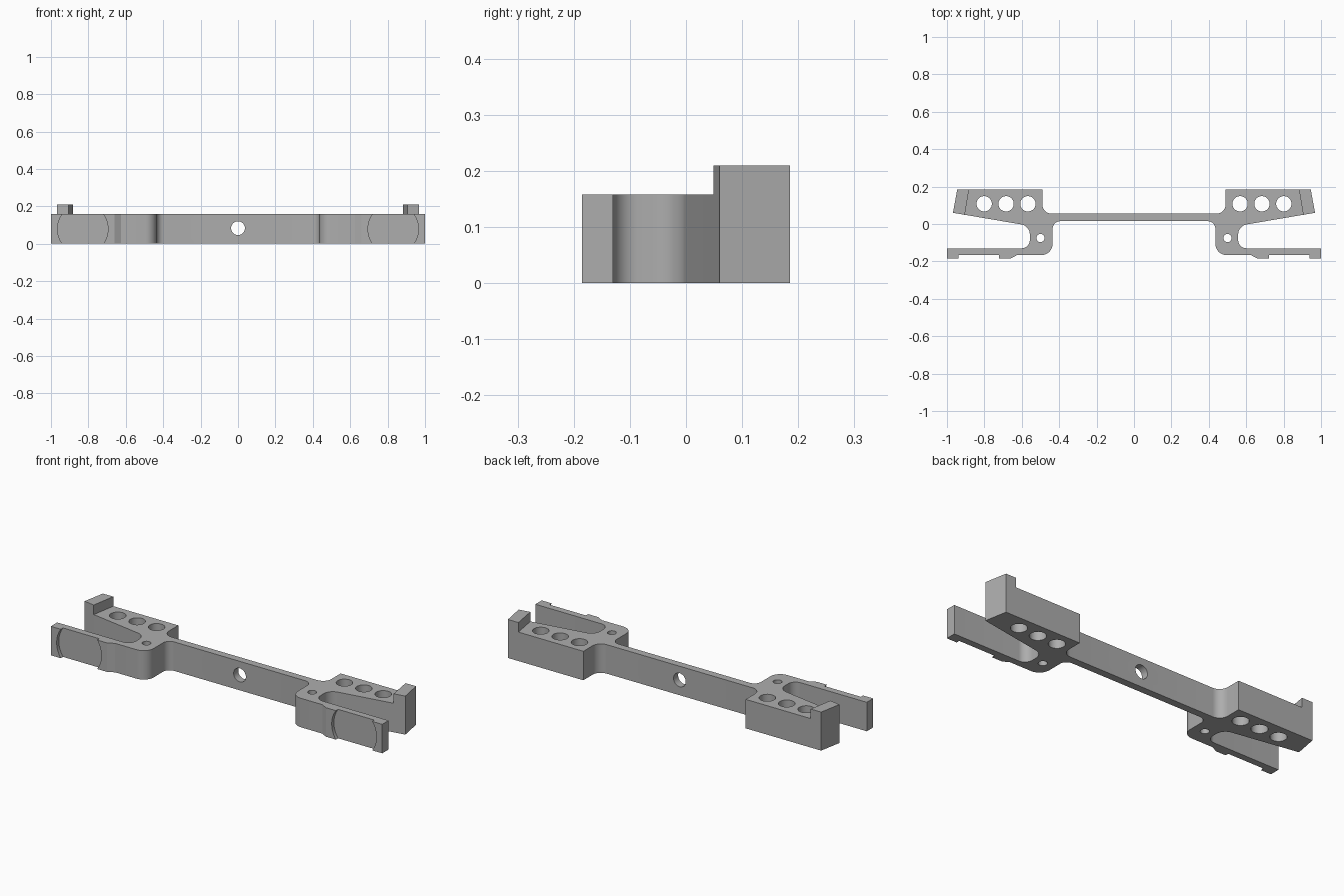
import bpy, bmesh, math
from mathutils import Vector

HEIGHT = 0.158
LIP_TOP = 0.21

if "Cube" in bpy.data.objects:
    bpy.data.objects.remove(bpy.data.objects["Cube"])

grey = bpy.data.materials.new("plain grey")
grey.use_nodes = True
grey.diffuse_color = (0.42, 0.42, 0.42, 1)
grey.node_tree.nodes["Principled BSDF"].inputs["Base Color"].default_value = grey.diffuse_color


def rounded(corners, steps=10):
    """Outline of (x, y, radius) corners, each rounded by a tangent arc."""
    out = []
    for i, (x, y, r) in enumerate(corners):
        p = Vector((x, y))
        if r == 0:
            out.append(p)
            continue
        a = (Vector(corners[i - 1][:2]) - p).normalized()
        b = (Vector(corners[(i + 1) % len(corners)][:2]) - p).normalized()
        half = a.angle(b) / 2
        centre = p + (a + b).normalized() * r / math.sin(half)
        start = p + a * r / math.tan(half) - centre
        end = p + b * r / math.tan(half) - centre
        sweep = math.pi - 2 * half
        for s in range(steps + 1):
            t = s / steps
            out.append(centre + (start * math.sin((1 - t) * sweep)
                                 + end * math.sin(t * sweep)) / math.sin(sweep))
    return out


def prism(name, outline, z0, z1):
    bm = bmesh.new()
    face = bm.faces.new([bm.verts.new((p[0], p[1], z0)) for p in outline])
    new = bmesh.ops.extrude_face_region(bm, geom=[face])["geom"]
    bmesh.ops.translate(bm, vec=(0, 0, z1 - z0),
                        verts=[g for g in new if isinstance(g, bmesh.types.BMVert)])
    bmesh.ops.recalc_face_normals(bm, faces=bm.faces)
    mesh = bpy.data.meshes.new(name)
    bm.to_mesh(mesh)
    bm.free()
    ob = bpy.data.objects.new(name, mesh)
    bpy.context.collection.objects.link(ob)
    mesh.materials.append(grey)
    return ob


def drill(target, location, radius, depth, along_y=False, sides=48):
    """Cut a round hole or pocket out of the target."""
    bpy.ops.mesh.primitive_cylinder_add(
        vertices=sides, radius=radius, depth=depth, location=location,
        rotation=(math.pi / 2 if along_y else 0, 0, 0))
    cutter = bpy.context.object
    cutter.hide_render = True
    cutter.data.materials.append(grey)
    mod = target.modifiers.new("hole", "BOOLEAN")
    mod.operation, mod.solver, mod.object = "DIFFERENCE", "EXACT", cutter
    bpy.context.view_layer.objects.active = target
    bpy.ops.object.modifier_apply(modifier=mod.name)
    bpy.data.objects.remove(cutter)


# Bracket body: half outline, mirrored to the other side
half = [
    (0.49, 0.055, 0.05), (0.49, 0.185, 0), (0.945, 0.185, 0), (0.968, 0.06, 0),
    (0.557, -0.01, 0.055), (0.557, -0.13, 0.045), (1, -0.13, 0), (1, -0.185, 0),
    (0.66, -0.185, 0), (0.625, -0.166, 0), (0.435, -0.166, 0.06), (0.435, 0.015, 0.04),
]
corners = half + [(-x, y, r) for x, y, r in reversed(half)]
body = prism("bracket_body", rounded(corners), 0, HEIGHT)

# Holes and round front pockets
drill(body, (0, 0.035, 0.083), 0.037, 0.2, along_y=True)
for side in (-1, 1):
    for x in (0.567, 0.684, 0.801):
        drill(body, (side * x, 0.108, 0.08), 0.041, 0.4)
    drill(body, (side * 0.5, -0.075, 0.08), 0.022, 0.4)
    drill(body, (side * 0.83, -0.216, 0.079), 0.135, 0.1, along_y=True, sides=96)

# Raised end lips
lip = [(0.882, 0.185), (0.945, 0.185), (0.968, 0.06), (0.905, 0.049)]
prism("left_end_lip", lip, HEIGHT, LIP_TOP)
prism("right_end_lip", [(-x, y) for x, y in lip], HEIGHT, LIP_TOP)

# Smooth the rounded walls, keep the edges crisp
bpy.ops.object.select_all(action="DESELECT")
body.select_set(True)
bpy.context.view_layer.objects.active = body
bpy.ops.object.shade_smooth_by_angle(angle=math.radians(25))
